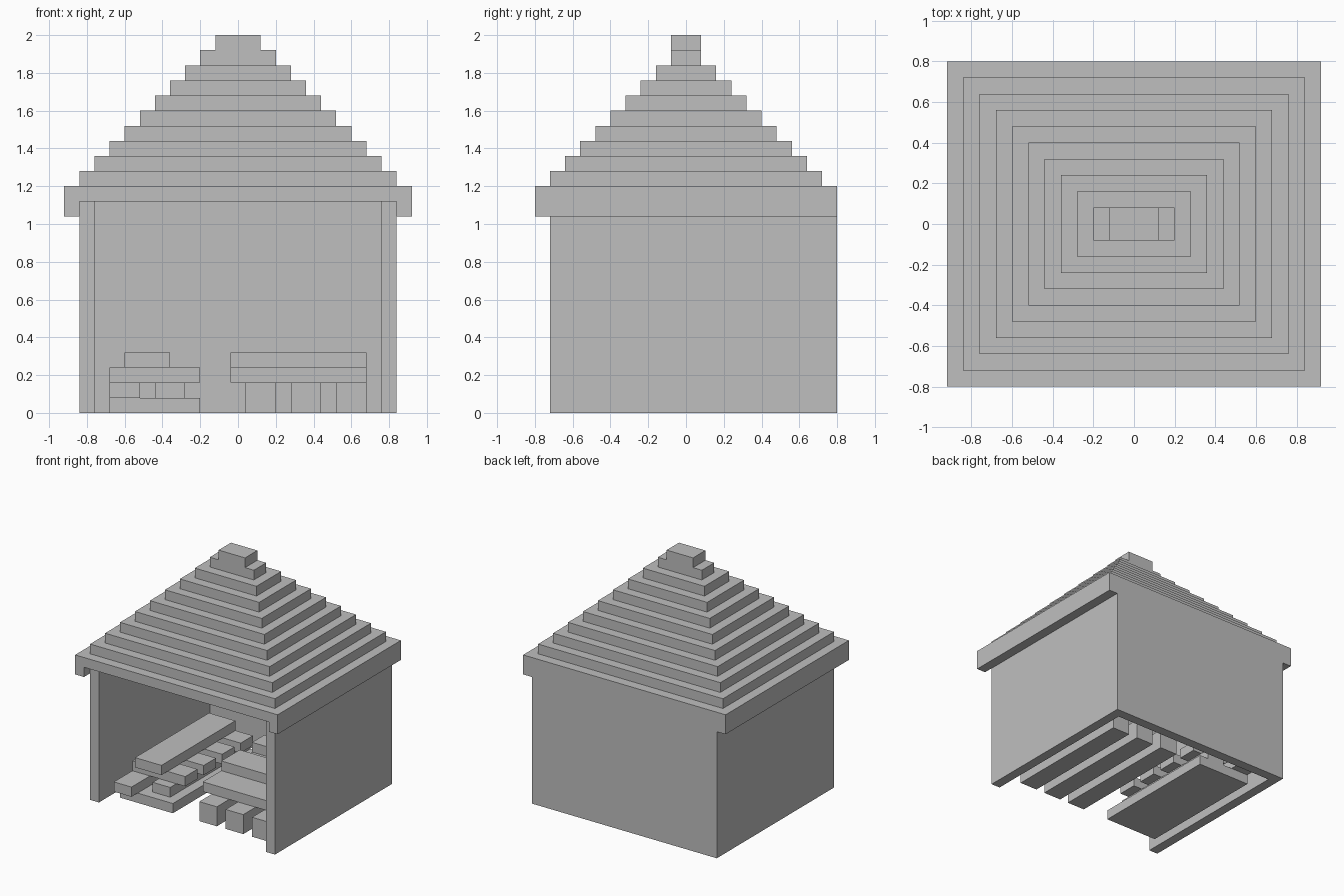
import bpy

cube = bpy.data.objects.get("Cube")
if cube:
    bpy.data.objects.remove(cube, do_unlink=True)

U = 0.08  # building block size

grey = bpy.data.materials.new("plain_grey")
grey.use_nodes = True
color = (0.52, 0.52, 0.52, 1)
grey.diffuse_color = color
grey.node_tree.nodes["Principled BSDF"].inputs["Base Color"].default_value = color


def box(name, xs, ys, zs):
    """Box from its (low, high) range on each axis."""
    bpy.ops.mesh.primitive_cube_add(size=1)
    ob = bpy.context.object
    ob.name = name
    ranges = (xs, ys, zs)
    ob.location = [(a + b) / 2 for a, b in ranges]
    ob.scale = [b - a for a, b in ranges]
    bpy.ops.object.transform_apply(location=False, rotation=False, scale=True)
    ob.data.materials.append(grey)
    return ob


# Walls: open at the front
for side, lo, hi in (("right", -0.84, -0.76), ("left", 0.76, 0.84)):
    box(side + "_wall", (lo, hi), (-0.72, 0.8), (0, 1.12))
box("back_wall", (-0.76, 0.76), (0.72, 0.8), (0, 1.12))

# Stepped roof with a ridge cap
for i in range(10):
    x, y, z = 0.92 - i * U, 0.8 - i * U, 1.12 + i * U
    box(f"roof_step_{i + 1}", (-x, x), (-y, y), (z, z + U))
box("roof_cap", (-0.12, 0.12), (-U, U), (1.92, 2.0))

# Eaves hanging down along both sides
for side, lo, hi in (("right", -0.92, -0.84), ("left", 0.84, 0.92)):
    box(side + "_eave", (lo, hi), (-0.8, 0.8), (1.04, 1.12))

# Left stack: three bearers, a deck and blocks on top
for i in range(3):
    x = 0.04 + i * 0.24
    box(f"left_bearer_{i + 1}", (x, x + 0.16), (-0.56, 0.56), (0, 0.16))
box("left_deck", (-0.04, 0.68), (-0.4, 0.4), (0.16, 0.24))
box("left_front_block", (-0.04, 0.68), (-0.16, 0.08), (0.24, 0.32))
box("left_back_block", (-0.04, 0.68), (0.24, 0.4), (0.24, 0.32))

# Right stack: base slab, two rails, cross planks and a top board
box("right_base_slab", (-0.68, -0.2), (-0.56, 0.56), (0, 0.08))
box("right_outer_rail", (-0.68, -0.52), (-0.64, 0.64), (0.08, 0.16))
box("right_inner_rail", (-0.44, -0.28), (-0.48, 0.56), (0.08, 0.16))
for i in range(4):
    y = -0.4 + i * 0.24
    box(f"right_cross_plank_{i + 1}", (-0.68, -0.2), (y, y + 0.16), (0.16, 0.24))
box("right_top_board", (-0.6, -0.36), (-0.48, 0.48), (0.24, 0.32))
